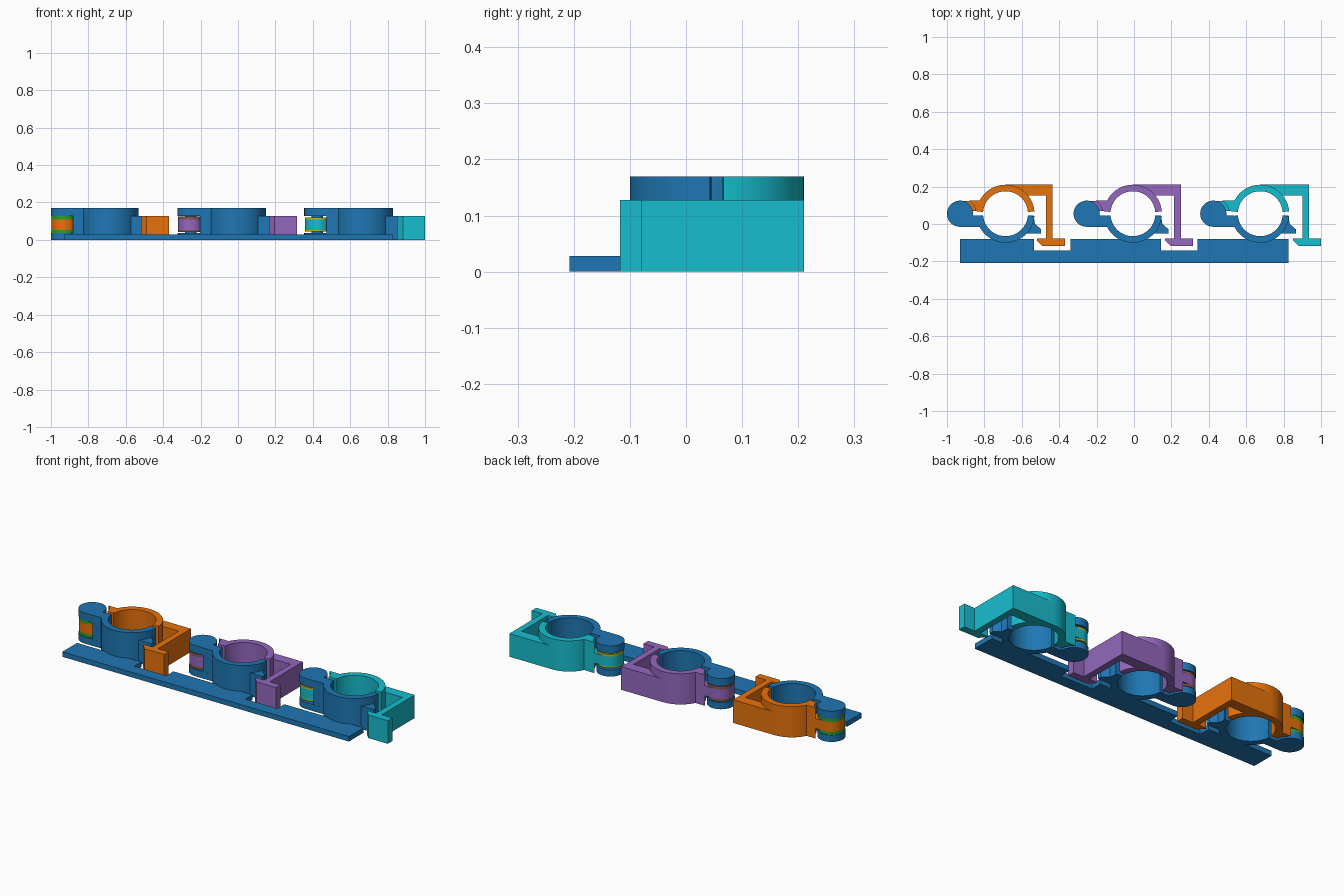
import bpy, bmesh
from math import sin, cos, radians

cube = bpy.data.objects.get("Cube")
if cube:
    bpy.data.objects.remove(cube, do_unlink=True)


def material(name, rgb):
    m = bpy.data.materials.new(name)
    m.use_nodes = True
    m.diffuse_color = (*rgb, 1)
    m.node_tree.nodes["Principled BSDF"].inputs["Base Color"].default_value = (*rgb, 1)
    return m


blue = material("blue", (.0137, .184, .456))
orange = material("orange", (1, .212, .0044))
purple = material("purple", (.296, .136, .509))
teal = material("teal", (.0086, .515, .624))
green = material("green", (.025, .352, .025))
brown = material("brown", (.262, .093, .07))
olive = material("olive", (.503, .509, .016))


def arc(cx, cy, r, a0, a1, n=24):
    angles = [radians(a0 + (a1 - a0) * i / n) for i in range(n + 1)]
    return [(cx + r * cos(a), cy + r * sin(a)) for a in angles]


def prism(name, pts, z0, z1, mat):
    """Extrude a flat outline from z0 up to z1."""
    bm = bmesh.new()
    face = bm.faces.new([bm.verts.new((x, y, z0)) for x, y in pts])
    top = bmesh.ops.extrude_face_region(bm, geom=[face])["geom"]
    bmesh.ops.translate(bm, vec=(0, 0, z1 - z0),
                        verts=[v for v in top if isinstance(v, bmesh.types.BMVert)])
    bmesh.ops.recalc_face_normals(bm, faces=bm.faces)
    mesh = bpy.data.meshes.new(name)
    bm.to_mesh(mesh)
    bm.free()
    mesh.shade_smooth()
    mesh.set_sharp_from_angle(angle=radians(30))
    mesh.materials.append(mat)
    obj = bpy.data.objects.new(name, mesh)
    bpy.context.collection.objects.link(obj)
    return obj


def disc(name, x, y, r, z0, z1, mat):
    prism(name, arc(x, y, r, 0, 352.5, 47), z0, z1, mat)


def rect(x0, y0, x1, y1):
    return [(x0, y0), (x1, y0), (x1, y1), (x0, y1)]


CY = .055            # centre line of rings and hinges
OUT, INN = .155, .12  # ring radii
H, ARM_H = .17, .128  # ring and latch heights
PIN_R, CLEAR = .07, .085
LOW, HIGH = .037, .128  # hinge slot


def half_ring(cx, a0, a1):
    return arc(cx, CY, OUT, a0, a1, 40) + arc(cx, CY, INN, a1, a0, 40)


def shoulder(cx, bx, side):
    """Outline joining a ring half to the hinge, hollowed around the barrel."""
    pts = arc(bx, CY, CLEAR, side * 9, side * 55, 10)
    return pts + [(cx - .125, CY + side * .07), (cx - .14, CY + side * .013)]


def clip(i, mat, band_mat):
    cx = -.687 + .681 * i
    bx = cx - .243 - .004 * i
    hx = cx + .004 * i
    gap = .004 * i

    # fixed lower half with its hinge shoulder and latch lug
    prism("lower_ring", half_ring(cx, 184.5, 355.5), 0, H, blue)
    prism("lower_shoulder", shoulder(cx, bx, -1), 0, H, blue)
    prism("latch_lug", [(cx + .13, .045), (cx + .15, .045), (cx + .158, 0), (cx + .19, -.028),
                        (cx + .19, -.05), (cx + .1, -.05), (cx + .12, -.01)], 0, ARM_H, blue)

    # outer hinge knuckles
    for z0, z1 in ((0, LOW), (HIGH, H)):
        disc("outer_knuckle", bx, CY, PIN_R, z0, z1, blue)
        prism("knuckle_bridge", rect(bx, CY - PIN_R, cx - .14, CY - .01), z0, z1, blue)
    disc("hinge_pin", bx, CY, .03, LOW, HIGH, blue)

    # moving knuckle with its coloured bands
    lo, hi = LOW + .017, HIGH - .019
    disc("moving_knuckle", bx, CY, .067, lo, hi, mat)
    disc("lower_band", bx, CY, .067, LOW + gap, lo, band_mat)
    disc("upper_band", bx, CY, .067, hi, HIGH - gap, band_mat)
    prism("knuckle_neck", rect(bx, CY + .015, cx - .15, CY + .067), lo, hi, mat)

    # moving upper half
    prism("upper_ring", half_ring(cx, 4.5, 175.5), 0, H, mat)
    prism("upper_shoulder", shoulder(cx, bx, 1), 0, H, mat)

    # latch arm ending in a hooked foot
    right, top = hx + .252, CY + OUT
    prism("latch_arm", [(cx, top), (right, top), (right, -.078), (hx + .317, -.078),
                        (hx + .317, -.118), (hx + .198, -.118), (hx + .168, -.088),
                        (hx + .168, -.078), (right - .035, -.078), (right - .035, .152)]
          + arc(cx, CY, .138, 44, 88, 14), 0, ARM_H, mat)


for i, colours in enumerate(((orange, green), (purple, brown), (teal, olive))):
    clip(i, *colours)

# base plate notched beside the first two latches
plate = [(-.93, -.08)]
for x in (-.535, .145):
    plate += [(x, -.08), (x, -.142), (x + .195, -.142), (x + .195, -.08)]
plate += [(.825, -.08), (.825, -.208), (-.93, -.208)]
prism("base_plate", plate, 0, .028, blue)
